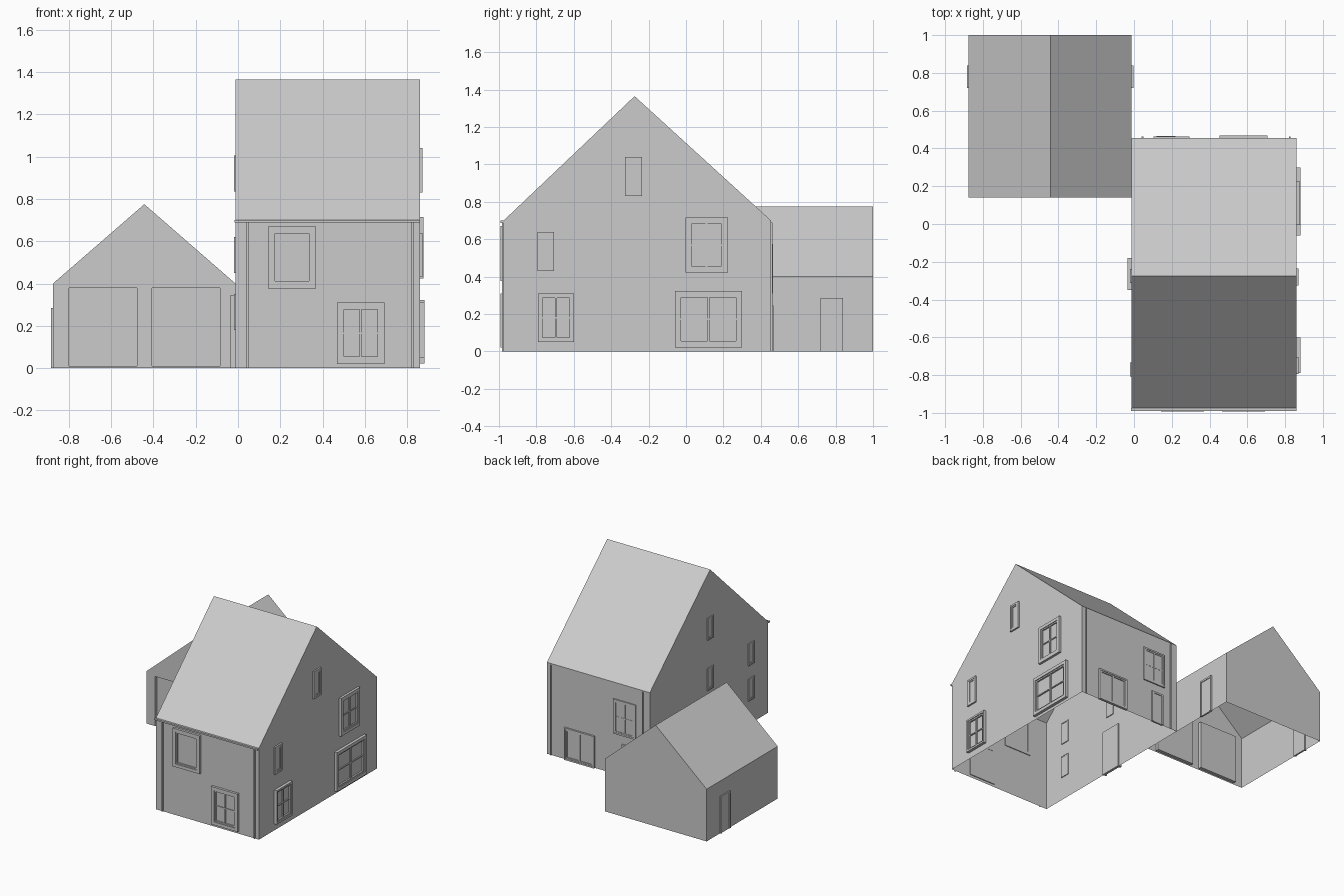
import bpy
import bmesh
from mathutils import Vector

cube = bpy.data.objects.get("Cube")
if cube:
    bpy.data.objects.remove(cube, do_unlink=True)

grey = bpy.data.materials.new("plain_grey")
grey.use_nodes = True
colour = (0.6, 0.6, 0.6, 1)
grey.diffuse_color = colour
grey.node_tree.nodes["Principled BSDF"].inputs["Base Color"].default_value = colour

# Wall planes: (axis the wall faces, plane position, outward sign)
FRONT, BACK = (1, -0.975, -1), (1, 0.455, 1)
RIGHT, LEFT = (0, 0.86, 1), (0, -0.012, -1)
GARAGE_LEFT, GARAGE_RIGHT = (0, -0.875, -1), (0, -0.012, 1)


def finish(name, bm):
    bmesh.ops.recalc_face_normals(bm, faces=bm.faces)
    mesh = bpy.data.meshes.new(name)
    bm.to_mesh(mesh)
    bm.free()
    mesh.materials.append(grey)
    obj = bpy.data.objects.new(name, mesh)
    bpy.context.collection.objects.link(obj)
    return obj


def add_box(bm, lo, hi):
    lo, hi = Vector(lo), Vector(hi)
    verts = bmesh.ops.create_cube(bm, size=1)["verts"]
    for v in verts:
        v.co = (lo + hi) / 2 + v.co * (hi - lo)


def wall_boxes(name, wall, boxes):
    """Boxes given as (u0, u1, z0, z1, inward depth, outward depth)."""
    axis, plane, sign = wall
    bm = bmesh.new()
    for u0, u1, z0, z1, inner, outer in boxes:
        d = sorted((plane - sign * inner, plane + sign * outer))
        if axis == 0:
            add_box(bm, (d[0], u0, z0), (d[1], u1, z1))
        else:
            add_box(bm, (u0, d[0], z0), (u1, d[1], z1))
    return finish(name, bm)


def ring(u0, u1, z0, z1, w, inner, outer):
    return [(u0, u0 + w, z0, z1, inner, outer), (u1 - w, u1, z0, z1, inner, outer),
            (u0 + w, u1 - w, z0, z0 + w, inner, outer),
            (u0 + w, u1 - w, z1 - w, z1, inner, outer)]


def window(name, wall, u0, u1, z0, z1, trim=0.024, out=0.018, cols=2, rows=2):
    """Surround, sash, pane and glazing bars."""
    boxes = ring(u0, u1, z0, z1, trim, 0.006, out)
    u0, u1, z0, z1 = u0 + trim, u1 - trim, z0 + trim, z1 - trim
    boxes += ring(u0, u1, z0, z1, 0.01, 0.004, out * 0.7)
    boxes.append((u0, u1, z0, z1, 0.004, 0.003))
    for i in range(1, cols):
        c = u0 + (u1 - u0) * i / cols
        boxes.append((c - 0.005, c + 0.005, z0, z1, 0.003, out * 0.6))
    for i in range(1, rows):
        c = z0 + (z1 - z0) * i / rows
        boxes.append((u0, u1, c - 0.004, c + 0.004, 0.003, out * 0.5))
    return wall_boxes(name, wall, boxes)


def door(name, wall, u0, u1, z0, z1, out):
    """Frame on three sides with a leaf set back inside it."""
    w = 0.014
    return wall_boxes(name, wall, [
        (u0, u0 + w, z0, z1, 0.008, out), (u1 - w, u1, z0, z1, 0.008, out),
        (u0 + w, u1 - w, z1 - w, z1, 0.008, out),
        (u0 + w, u1 - w, z0, z1 - w, 0.008, out * 0.5)])


def gabled_shell(name, profile, start, end, along):
    """Gable profile extruded along an axis."""
    bm = bmesh.new()
    verts = []
    for a, z in profile:
        co = [0, 0, z]
        co[along], co[1 - along] = start, a
        verts.append(bm.verts.new(co))
    face = bm.faces.new(verts)
    moved = bmesh.ops.extrude_face_region(bm, geom=[face])["geom"]
    shift = [0, 0, 0]
    shift[along] = end - start
    bmesh.ops.translate(bm, vec=shift,
                        verts=[g for g in moved if isinstance(g, bmesh.types.BMVert)])
    return finish(name, bm)


def open_bottom(obj):
    bm = bmesh.new()
    bm.from_mesh(obj.data)
    floor = [f for f in bm.faces if all(v.co.z < 0.001 for v in f.verts)]
    bmesh.ops.delete(bm, geom=floor, context='FACES')
    bm.to_mesh(obj.data)
    bm.free()


# Main house body
house = gabled_shell("house_body", [(-0.975, 0), (0.455, 0), (0.455, 0.7),
                                    (-0.275, 1.365), (-0.975, 0.7)], -0.012, 0.86, 0)
open_bottom(house)

# Garage body with two recessed doors
garage = gabled_shell("garage_body", [(-0.875, 0), (-0.012, 0), (-0.012, 0.4),
                                      (-0.443, 0.775), (-0.875, 0.4)], 0.14, 1.0, 1)
bm = bmesh.new()
for x0, x1 in ((-0.8, -0.477), (-0.407, -0.085)):
    add_box(bm, (x0, 0.1, 0.01), (x1, 0.165, 0.38))
cutter = finish("garage_door_cutter", bm)
cutter.hide_render = True
cut = garage.modifiers.new("door_recesses", 'BOOLEAN')
cut.operation, cut.solver, cut.object = 'DIFFERENCE', 'EXACT', cutter
bpy.context.view_layer.objects.active = garage
bpy.ops.object.modifier_apply(modifier=cut.name)
bpy.data.objects.remove(cutter, do_unlink=True)
open_bottom(garage)

# Front gutter and slim corner strips
wall_boxes("front_gutter", FRONT, [(-0.016, 0.86, 0.688, 0.7, 0.0, 0.016)])
for label, wall in (("front", FRONT), ("back", BACK)):
    wall_boxes(label + "_corner_strips", wall,
               [(x, x + 0.009, 0, 0.69, 0.0, 0.008) for x in (0.041, 0.82)])

# Front windows
window("front_upper_window", FRONT, 0.142, 0.37, 0.377, 0.67, cols=1, rows=1)
window("front_lower_window", FRONT, 0.467, 0.693, 0.02, 0.31)

# Right gable windows
window("right_large_window", RIGHT, -0.06, 0.3, 0.022, 0.322, out=0.022)
window("right_upper_window", RIGHT, -0.004, 0.225, 0.423, 0.715, out=0.018)
window("right_lower_window", RIGHT, -0.79, -0.6, 0.05, 0.31, trim=0.014, out=0.022)
for label, y, z in (("attic", -0.28, 0.83), ("stair", -0.75, 0.43)):
    window("right_" + label + "_window", RIGHT, y - 0.045, y + 0.045, z, z + 0.21,
           trim=0.014, out=0.012, cols=1, rows=1)

# Left gable windows and entrance door
for label, y, z in (("attic", -0.275, 0.835), ("middle", -0.275, 0.45),
                    ("front_upper", -0.77, 0.45), ("front_lower", -0.77, 0.18)):
    window("left_" + label + "_window", LEFT, y - 0.037, y + 0.037, z, z + 0.17,
           trim=0.008, out=0.008, cols=1, rows=1)
door("entrance_door", LEFT, -0.35, -0.18, 0, 0.345, 0.023)

# Back window, sliding door and small door
window("back_window", BACK, 0.103, 0.295, 0.31, 0.575, trim=0.012, out=0.009)
window("back_sliding_door", BACK, 0.453, 0.707, 0, 0.245, trim=0.012, out=0.014, rows=1)
door("back_door", BACK, 0.12, 0.22, 0, 0.245, 0.01)

# Garage side doors
door("garage_left_door", GARAGE_LEFT, 0.72, 0.84, 0, 0.285, 0.01)
door("garage_right_door", GARAGE_RIGHT, 0.72, 0.84, 0, 0.285, 0.01)
